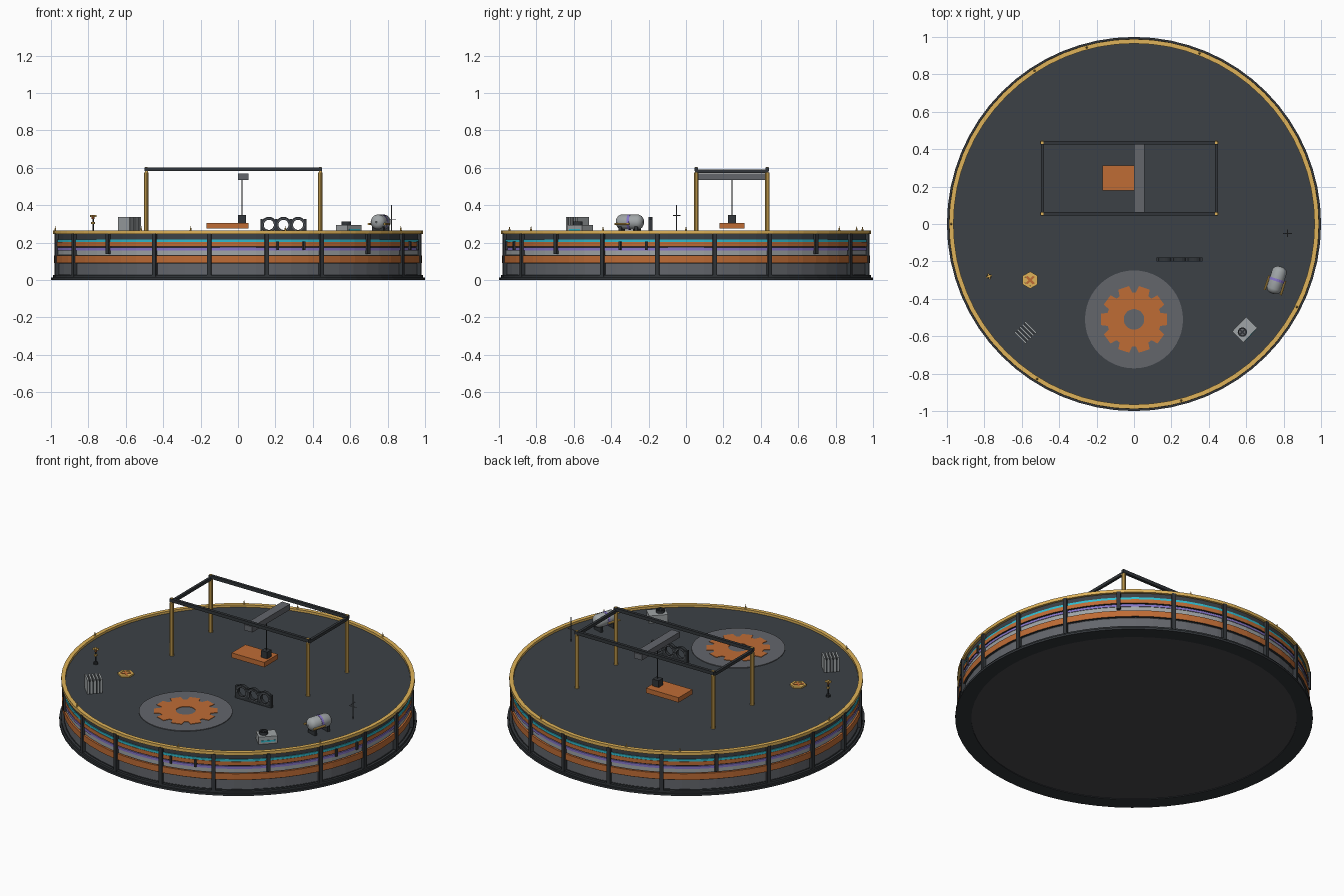
import bpy, bmesh
from math import pi, sin, cos, radians
from mathutils import Matrix, Vector

cube = bpy.data.objects.get("Cube")
if cube:
    bpy.data.objects.remove(cube)


def material(name, *rgb):
    m = bpy.data.materials.new(name)
    m.use_nodes = True
    m.diffuse_color = (*rgb, 1)
    m.node_tree.nodes["Principled BSDF"].inputs["Base Color"].default_value = (*rgb, 1)
    return m


DARK = material("dark_steel", .031, .036, .041)
DECK = material("deck_slate", .045, .053, .061)
BASE = material("base_grey", .064, .064, .072)
GREY = material("mid_grey", .125, .132, .148)
LIGHT = material("light_grey", .35, .375, .385)
ORANGE = material("rust_orange", .52, .15, .036)
GOLD = material("gold", .74, .45, .10)
PURPLE = material("purple", .24, .18, .58)
CYAN = material("cyan", .03, .50, .62)


def finish(name, bm, mats, at=None, smooth=False):
    bmesh.ops.recalc_face_normals(bm, faces=bm.faces[:])
    me = bpy.data.meshes.new(name)
    bm.to_mesh(me)
    bm.free()
    for m in mats:
        me.materials.append(m)
    ob = bpy.data.objects.new(name, me)
    bpy.context.collection.objects.link(ob)
    if at:
        ob.matrix_world = at
    if smooth:
        bpy.ops.object.select_all(action='DESELECT')
        ob.select_set(True)
        bpy.context.view_layer.objects.active = ob
        bpy.ops.object.shade_smooth_by_angle()
    return ob


def place(x, y, z=0, turn=0):
    return Matrix.Translation((x, y, z)) @ Matrix.Rotation(radians(turn), 4, 'Z')


def box(name, mat, lo, hi, at=None):
    bm = bmesh.new()
    lo, hi = Vector(lo), Vector(hi)
    bmesh.ops.create_cube(bm, size=1, matrix=Matrix.Translation((lo + hi) / 2) @ Matrix.Diagonal((*(hi - lo), 1)))
    return finish(name, bm, [mat], at)


def rod(name, mat, a, b, r, sides=12, at=None, r2=None):
    # Cylinder or cone from point a to point b
    bm = bmesh.new()
    a, b = Vector(a), Vector(b)
    turn = (b - a).to_track_quat('Z', 'Y').to_matrix().to_4x4()
    bmesh.ops.create_cone(bm, cap_ends=True, segments=sides, radius1=r, radius2=r if r2 is None else r2,
                          depth=(b - a).length, matrix=Matrix.Translation((a + b) / 2) @ turn)
    return finish(name, bm, [mat], at, sides > 8)


def lathe(name, profile, mats, sides, closed=False, at=None, smooth=False):
    # Profile rows are (radius, z, material index of the strip that follows)
    bm = bmesh.new()
    rings = [[bm.verts.new((r * cos(2 * pi * i / sides), r * sin(2 * pi * i / sides), z))
              for i in range(sides)] for r, z, _ in profile]
    for k in range(len(rings) if closed else len(rings) - 1):
        lower, upper = rings[k], rings[(k + 1) % len(rings)]
        for i in range(sides):
            j = (i + 1) % sides
            bm.faces.new((lower[i], lower[j], upper[j], upper[i])).material_index = profile[k][2]
    return finish(name, bm, mats, at, smooth)


def band(name, mat, r0, r1, z0, z1, sides=64, at=None):
    rows = [(r0, z0, 0), (r1, z0, 0), (r1, z1, 0), (r0, z1, 0)]
    return lathe(name, rows, [mat], sides, True, at)


# Foot rings, floor and deck
band("foot_ring", DARK, .91, 1, 0, .013)
band("foot_step", DARK, .91, .99, .013, .026)
rod("underside", BASE, (0, 0, .004), (0, 0, .02), .915, 64)
rod("deck", DECK, (0, 0, .235), (0, 0, .25), .972, 64)

# Striped wall: (top height, radius, colour)
stripes = [(.03, .975, DARK), (.085, .972, GREY), (.092, .972, DARK), (.13, .984, ORANGE),
           (.134, .972, DARK), (.158, .976, LIGHT), (.173, .98, PURPLE), (.179, .972, DARK),
           (.203, .982, ORANGE), (.217, .98, CYAN), (.25, .975, DECK)]
rows, z = [], .02
for i, (top, r, _) in enumerate(stripes):
    rows += [(r, z, i), (r, top, i)]
    z = top
lathe("striped_wall", rows, [s[2] for s in stripes], 64)
band("gold_rim", GOLD, .965, .989, .245, .264)

# Wall posts, short on the diagonals, and rim finials
for i in range(20):
    short = i % 5 == 2
    box("wall_post", DARK, (.968, -.011, .14 if short else .02), (.992, .011, .25), place(0, 0, 0, 9 + 18 * i))
for a in (-122, -75, -27, 69, 105, 123, 180):
    rod("rim_finial", GOLD, (.977, 0, .26), (.977, 0, .29), .007, 6, place(0, 0, 0, a), 0)
for a in (12.5, 21, 69, 77.5):
    box("wall_clip", DARK, (.97, -.006, .16), (.99, .006, .205), place(0, 0, 0, a - 90))

# Turntable with flat gear
hub = place(0, -.51)
rod("turntable", GREY, (0, 0, .248), (0, 0, .254), .262, 48, hub)
bm = bmesh.new()
inner, outer = [], []
for i in range(10):
    for step, r in ((-.39, .145), (-.27, .18), (.27, .18), (.39, .145)):
        a = 2 * pi * (i + step) / 10
        inner.append(bm.verts.new((.055 * cos(a), .055 * sin(a), .257)))
        outer.append(bm.verts.new((r * cos(a), r * sin(a), .257)))
for i in range(len(inner)):
    j = (i + 1) % len(inner)
    bm.faces.new((inner[i], outer[i], outer[j], inner[j]))
solid = bmesh.ops.extrude_face_region(bm, geom=bm.faces[:])
for v in solid["geom"]:
    if isinstance(v, bmesh.types.BMVert):
        v.co.z -= .004
finish("gear", bm, [ORANGE], hub)

# Gantry crane
for x in (-.49, .44):
    for y in (.055, .435):
        rod("gantry_leg", GOLD, (x, y, .25), (x, y, .575), .0125, 10)
        box("leg_cap", GOLD, (x - .007, y - .007, .57), (x + .007, y + .007, .604))
    box("gantry_end_beam", DARK, (x - .008, .05, .572), (x + .008, .44, .59))
for y in (.055, .435):
    box("gantry_rail", DARK, (-.5, y - .009, .582), (.45, y + .009, .602))
box("trolley_beam", GREY, (0, .06, .535), (.055, .43, .57))
rod("hoist_cable", DARK, (.022, .245, .34), (.022, .245, .54), .003, 6)
box("hook_block", DARK, (0, .225, .305), (.042, .267, .347))
box("lifted_plate", ORANGE, (-.168, .178, .275), (.055, .312, .305))

# Rack of rings
for i in range(3):
    at = place(.165 + .078 * i, -.19, .295) @ Matrix.Rotation(pi / 2, 4, 'X')
    band("rack_ring", DARK, .027, .043, -.01, .01, 20, at)
    band("ring_face", GREY, .031, .034, -.0108, .0108, 20, at)
for i in range(4):
    x = .126 + .078 * i
    box("rack_post", DARK, (x - .006, -.2, .25), (x + .006, -.18, .325))
box("rack_base", DARK, (.12, -.2, .25), (.366, -.18, .265))

# Storage tank on legs
tank = place(.763, -.3, .31, 72) @ Matrix.Rotation(pi / 2, 4, 'Y')
caps = [(-.076, .004), (-.073, .02), (-.064, .033), (-.05, .04)]
shell = [(r, h, 0) for h, r in caps] + [(r, -h, 0) for h, r in reversed(caps)]
lathe("tank", shell, [LIGHT], 20, False, tank, True)
band("tank_band", PURPLE, .036, .0415, -.007, .007, 20, tank)
stand = place(.763, -.3, 0, 72)
for x in (-.045, .045):
    box("tank_leg", DARK, (x - .008, -.032, .25), (x + .008, .032, .285), stand)
for y in (-.045, .045):
    rod("tank_pipe", GOLD, (-.07, y, .3), (.01, y, .3), .006, 8, stand)

# Antenna
mast = place(.82, -.05)
rod("antenna_mast", GREY, (0, 0, .25), (0, 0, .4), .0025, 6, mast)
rod("antenna_arm", GREY, (-.024, 0, .325), (.024, 0, .325), .0025, 6, mast)
rod("antenna_arm", GREY, (0, -.02, .345), (0, .02, .345), .0025, 6, mast)

# Cooling unit with fan
unit = place(.592, -.565, 0, 46)
box("cooling_unit", LIGHT, (-.054, -.042, .25), (.054, .042, .295), unit)
box("cooling_trim", CYAN, (-.04, -.044, .262), (.04, -.04, .272), unit)
fan = unit @ Matrix.Translation((-.018, 0, 0))
band("fan_housing", DARK, .018, .025, .29, .312, 16, fan)
rod("fan_floor", GREY, (0, 0, .29), (0, 0, .298), .02, 16, fan)
for i in range(2):
    box("fan_blade", DARK, (-.02, -.004, .3), (.02, .004, .306), fan @ Matrix.Rotation(i * pi / 2, 4, 'Z'))

# Finned radiator
radiator = place(-.58, -.58, 0, -45)
box("radiator_core", DARK, (-.036, -.038, .25), (.036, .038, .325), radiator)
for i in range(5):
    y = -.038 + .019 * i
    box("radiator_fin", LIGHT, (-.043, y - .005, .252), (.043, y + .005, .338), radiator)

# Flat valve wheel
valve = place(-.555, -.3)
band("valve_rim", GOLD, .031, .046, .25, .26, 6, valve @ Matrix.Rotation(pi / 6, 4, 'Z'))
rod("valve_plate", GOLD, (0, 0, .249), (0, 0, .257), .034, 6, valve @ Matrix.Rotation(pi / 6, 4, 'Z'))
for a in (45, 135):
    box("valve_spoke", ORANGE, (-.033, -.006, .255), (.033, .006, .26), valve @ Matrix.Rotation(radians(a), 4, 'Z'))

# Beacon
beacon = place(-.775, -.28)
rod("beacon_base", DARK, (0, 0, .25), (0, 0, .262), .014, 10, beacon)
rod("beacon_pole", DARK, (0, 0, .26), (0, 0, .325), .004, 8, beacon)
rod("beacon_collar", GOLD, (0, 0, .3), (0, 0, .309), .01, 8, beacon)
rod("beacon_lamp", ORANGE, (0, 0, .325), (0, 0, .346), .008, 8, beacon)
for a in (20, 110):
    box("beacon_cross", GOLD, (-.017, -.004, .336), (.017, .004, .347), beacon @ Matrix.Rotation(radians(a), 4, 'Z'))
